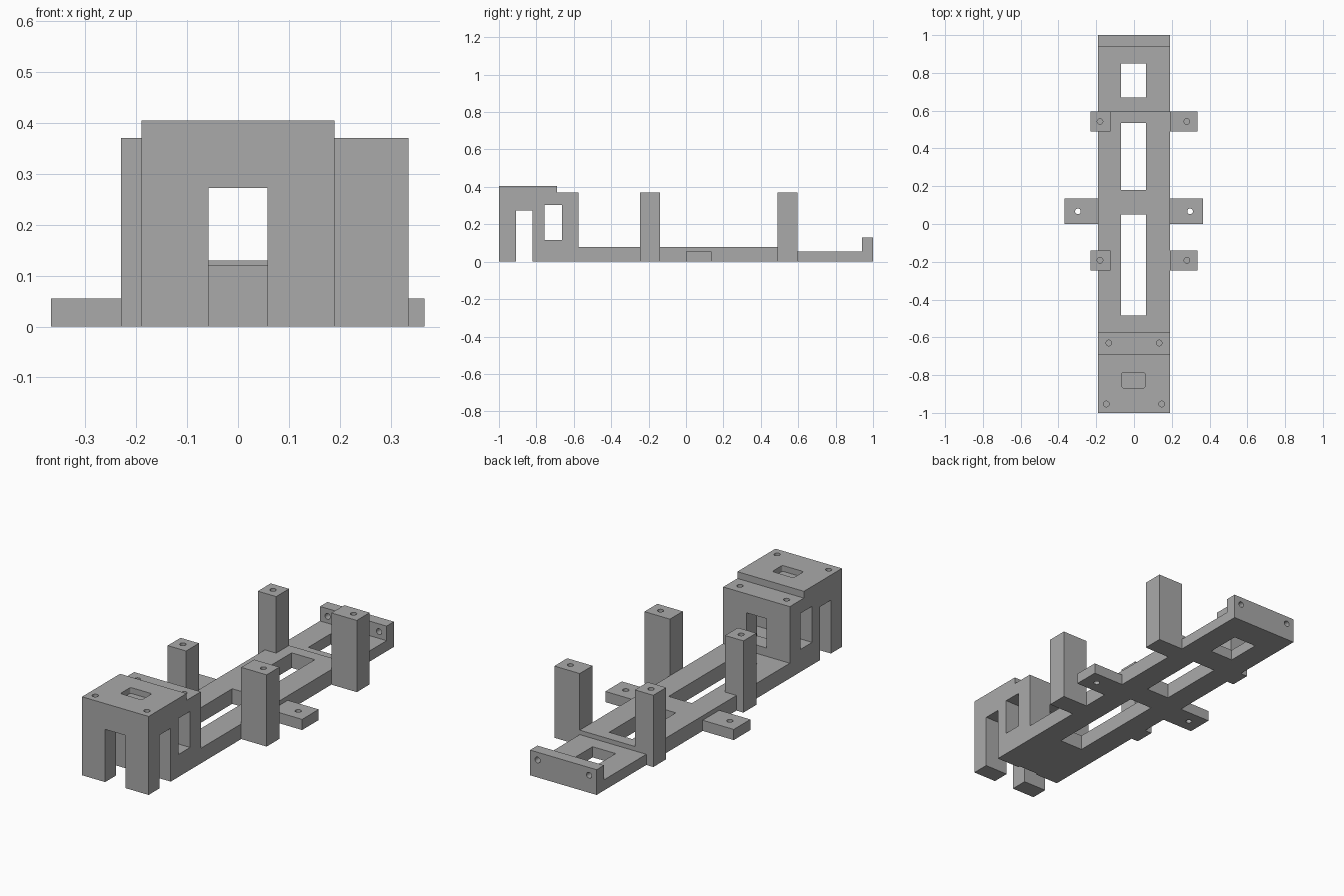
import bpy, bmesh
from mathutils import Matrix, Vector

if "Cube" in bpy.data.objects:
    bpy.data.objects.remove(bpy.data.objects["Cube"], do_unlink=True)

gray = bpy.data.materials.new("plain gray")
gray.use_nodes = True
COLOR = (0.4, 0.4, 0.4, 1)
gray.diffuse_color = COLOR
gray.node_tree.nodes["Principled BSDF"].inputs["Base Color"].default_value = COLOR


def finish(name, bm):
    mesh = bpy.data.meshes.new(name)
    bm.to_mesh(mesh)
    bm.free()
    mesh.materials.append(gray)
    obj = bpy.data.objects.new(name, mesh)
    bpy.context.collection.objects.link(obj)
    return obj


def box(name, x, y, z, corner=0):
    """Box from (min, max) pairs; corner rounds the upright edges."""
    bm = bmesh.new()
    bmesh.ops.create_cube(bm, size=1)
    for v in bm.verts:
        v.co = [(lo + hi) / 2 + c * (hi - lo) for c, (lo, hi) in zip(v.co, (x, y, z))]
    if corner:
        upright = [e for e in bm.edges
                   if abs((e.verts[0].co - e.verts[1].co).normalized().z) > 0.9]
        bmesh.ops.bevel(bm, geom=upright, offset=corner, segments=3,
                        profile=0.5, affect='EDGES')
    return finish(name, bm)


def profile(name, x, points):
    """Side outline of (y, z) points extruded across x."""
    bm = bmesh.new()
    face = bm.faces.new([bm.verts.new((x[0], y, z)) for y, z in points])
    res = bmesh.ops.extrude_face_region(bm, geom=[face])
    verts = [g for g in res["geom"] if isinstance(g, bmesh.types.BMVert)]
    bmesh.ops.translate(bm, verts=verts, vec=(x[1] - x[0], 0, 0))
    bmesh.ops.recalc_face_normals(bm, faces=bm.faces)
    return finish(name, bm)


def drill(center, depth, along='Z', radius=0.015):
    """Round cutter centred on a point."""
    bm = bmesh.new()
    turn = Matrix.Rotation(1.5707963, 4, 'X') if along == 'Y' else Matrix()
    bmesh.ops.create_cone(bm, cap_ends=True, segments=24, radius1=radius,
                          radius2=radius, depth=depth,
                          matrix=Matrix.Translation(Vector(center)) @ turn)
    return finish("drill_cutter", bm)


def cut(obj, *cutters):
    """Subtract each cutter, then discard it."""
    for cutter in cutters:
        mod = obj.modifiers.new("cut", 'BOOLEAN')
        mod.operation, mod.solver, mod.object = 'DIFFERENCE', 'EXACT', cutter
        bpy.context.view_layer.objects.active = obj
        bpy.ops.object.modifier_apply(modifier=mod.name)
        bpy.data.objects.remove(cutter, do_unlink=True)


W = (-0.19, 0.19)
SLOT = (-0.068, 0.064)
TUNNEL = (-0.058, 0.058)
WIDE = (-0.5, 0.5)

# Long base with a thinner tail and an upright end lip
base = profile("base_plate", W, [
    (-0.575, 0), (1, 0), (1, 0.13), (0.94, 0.13),
    (0.94, 0.055), (0.595, 0.055), (0.595, 0.078), (-0.575, 0.078)])
for slot_y in ((-0.485, 0.05), (0.18, 0.535), (0.67, 0.85)):
    cut(base, box("slot_cutter", SLOT, slot_y, (-0.1, 0.3)))
for side in (-1, 1):
    cut(base, drill((side * 0.147, 0.97, 0.09), 0.2, 'Y'))

# Stepped housing with crossing tunnels
head = profile("head_housing", W, [
    (-1, 0), (-0.575, 0), (-0.575, 0.37), (-0.69, 0.37), (-0.69, 0.405), (-1, 0.405)])
cut(head,
    box("side_passage_cutter", WIDE, (-0.91, -0.82), (-0.1, 0.275)),
    box("side_window_cutter", WIDE, (-0.757, -0.662), (0.116, 0.302)),
    box("front_door_cutter", TUNNEL, (-1.1, -0.81), (-0.1, 0.272)),
    box("long_tunnel_cutter", TUNNEL, (-0.86, -0.5), (0.121, 0.272)),
    box("top_recess_cutter", (-0.064, 0.058), (-0.868, -0.785), (0.375, 0.5), 0.01))
for side in (-1, 1):
    cut(head,
        drill((side * 0.147, -0.953, 0.4), 0.16),
        drill((side * 0.133, -0.63, 0.37), 0.16))

# Four mounting posts with blind screw holes
for place, y in (("front", (-0.245, -0.14)), ("back", (0.49, 0.595))):
    for side, x, hole in (("left", (0.19, 0.335), 0.28), ("right", (-0.23, -0.125), -0.18)):
        post = box(f"{place}_{side}_post", x, y, (0, 0.37))
        cut(post, drill((hole, sum(y) / 2, 0.37), 0.16))

# Flat side tabs with through holes
for side, x in (("left", (0.19, 0.366)), ("right", (-0.367, -0.19))):
    tab = box(f"{side}_tab", x, (0, 0.135), (0, 0.055))
    cut(tab, drill((0.297 if side == "left" else -0.297, 0.067, 0), 0.3))
